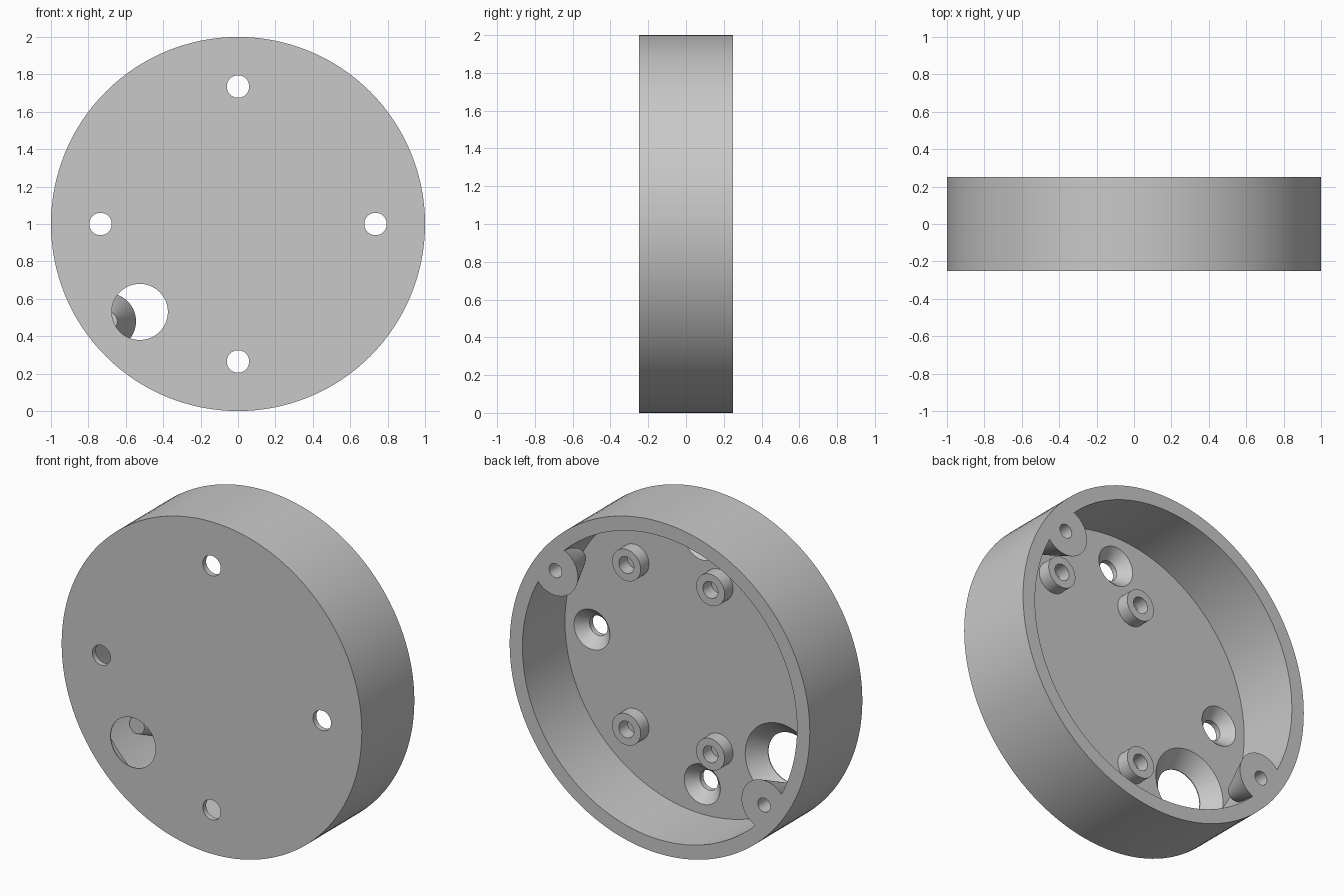
import bpy, bmesh, math
from mathutils import Matrix

if "Cube" in bpy.data.objects:
    bpy.data.objects.remove(bpy.data.objects["Cube"], do_unlink=True)

FRONT, FLOOR, BACK = -0.25, -0.155, 0.25
CENTRE_Z = 1.0

grey = bpy.data.materials.new("plain grey")
grey.use_nodes = True
colour = (0.58, 0.58, 0.58, 1)
grey.diffuse_color = colour
grey.node_tree.nodes["Principled BSDF"].inputs["Base Color"].default_value = colour


def frustum(name, x, z, y0, r0, y1, r1, segments=64):
    """Round part along y, from radius r0 at y0 to radius r1 at y1."""
    bm = bmesh.new()
    place = Matrix.Translation((x, (y0 + y1) / 2, CENTRE_Z + z)) @ Matrix.Rotation(-math.pi / 2, 4, 'X')
    bmesh.ops.create_cone(bm, cap_ends=True, segments=segments, radius1=r0, radius2=r1,
                          depth=y1 - y0, matrix=place)
    mesh = bpy.data.meshes.new(name)
    bm.to_mesh(mesh)
    bm.free()
    obj = bpy.data.objects.new(name, mesh)
    bpy.context.collection.objects.link(obj)
    mesh.materials.append(grey)
    return obj


def cut(target, cutter):
    """Subtract the cutter from the target and discard it."""
    mod = target.modifiers.new("cut", 'BOOLEAN')
    mod.operation, mod.solver, mod.object = 'DIFFERENCE', 'EXACT', cutter
    bpy.context.view_layer.objects.active = target
    bpy.ops.object.modifier_apply(modifier=mod.name)
    bpy.data.objects.remove(cutter, do_unlink=True)


def smooth(obj):
    bpy.ops.object.select_all(action='DESELECT')
    obj.select_set(True)
    bpy.context.view_layer.objects.active = obj
    bpy.ops.object.shade_smooth_by_angle(angle=math.radians(30))


# Round housing, hollowed from the back around two tapered lid bosses
housing = frustum("housing", 0, 0, FRONT, 1, BACK, 1, 128)
cavity = frustum("cavity", 0, 0, FLOOR, 0.915, BACK + 0.05, 0.915, 128)
BOSSES = [(s * 0.695, s * 0.52) for s in (1, -1)]
for x, z in BOSSES:
    cut(cavity, frustum("boss_space", x, z, 0.03, 0.05, BACK + 0.1, 0.195))
cut(housing, cavity)

# Lid screw holes
for x, z in BOSSES:
    cut(housing, frustum("lid_screw_hole", x, z, 0.1, 0.042, BACK + 0.05, 0.042, 32))

# Countersunk mounting holes through the front plate
for i in range(4):
    a = i * math.pi / 2
    x, z = 0.735 * math.cos(a), 0.735 * math.sin(a)
    cut(housing, frustum("mounting_hole", x, z, FRONT - 0.05, 0.06, FLOOR + 0.02, 0.06, 48))
    cut(housing, frustum("countersink", x, z, FLOOR - 0.065, 0.058, FLOOR + 0.001, 0.121, 48))

# Flared cable opening
cut(housing, frustum("cable_hole", -0.525, -0.47, FRONT - 0.05, 0.15, FLOOR - 0.04, 0.15))
cut(housing, frustum("cable_flare", -0.525, -0.47, FRONT + 0.005, 0.15, FLOOR + 0.001, 0.24))
smooth(housing)

# Hollow circuit board standoffs
for side, x in (("left", 0.45), ("right", -0.11)):
    for level, z in (("upper", 0.495), ("lower", -0.495)):
        post = frustum(f"standoff_{level}_{side}", x, z, FLOOR - 0.01, 0.095, FLOOR + 0.08, 0.095, 48)
        cut(post, frustum("standoff_bore", x, z, FLOOR, 0.05, FLOOR + 0.12, 0.05, 32))
        smooth(post)
